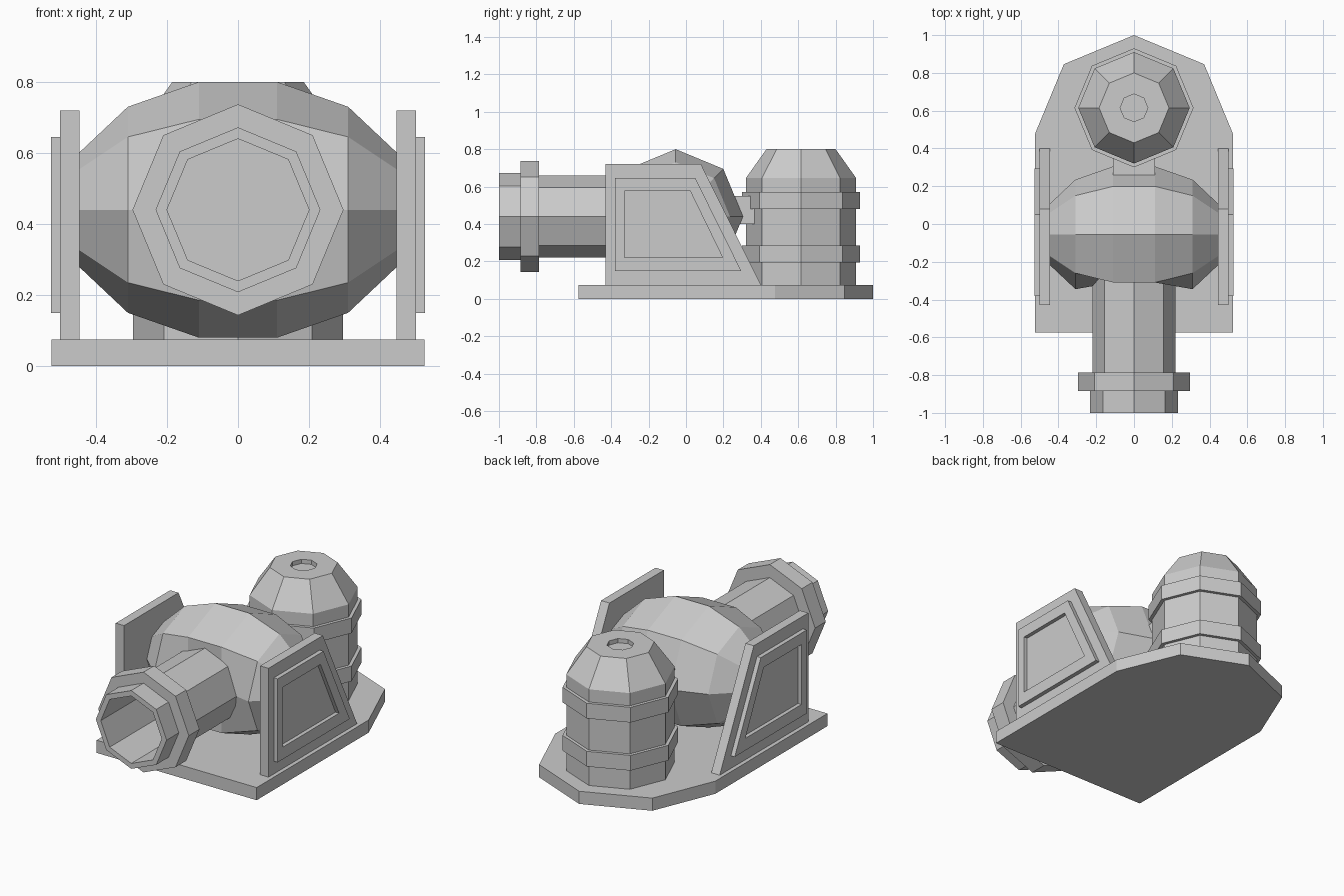
import bpy, bmesh, math
from mathutils import Vector

if "Cube" in bpy.data.objects:
    bpy.data.objects.remove(bpy.data.objects["Cube"])

N = 8  # all round parts are octagonal


def finish(name, bm):
    bmesh.ops.recalc_face_normals(bm, faces=bm.faces)
    me = bpy.data.meshes.new(name)
    bm.to_mesh(me)
    bm.free()
    ob = bpy.data.objects.new(name, me)
    bpy.context.collection.objects.link(ob)
    return ob


def revolve(bm, profile, place):
    """Octagonal lathe: profile of (radius, height), capped at both ends."""
    rings = []
    for r, h in profile:
        rings.append([bm.verts.new(place(r * math.cos(math.tau * i / N),
                                         r * math.sin(math.tau * i / N), h))
                      for i in range(N)])
    for a, b in zip(rings, rings[1:]):
        for i in range(N):
            j = (i + 1) % N
            bm.faces.new((a[i], a[j], b[j], b[i]))
    bm.faces.new(rings[0])
    bm.faces.new(rings[-1])
    return rings


def prism(bm, pts, depth):
    """Extrude a closed outline of 3D points along depth."""
    f = bm.faces.new([bm.verts.new(p) for p in pts])
    out = bmesh.ops.extrude_face_region(bm, geom=[f], use_keep_orig=True)
    bmesh.ops.translate(bm, vec=Vector(depth),
                        verts=[v for v in out['geom'] if isinstance(v, bmesh.types.BMVert)])


# base plate: straight sides, half-octagon back
bm = bmesh.new()
outline = [(-0.525, -0.575), (0.525, -0.575)]
outline += [(0.525 * math.cos(math.pi * i / 4), 0.475 + 0.525 * math.sin(math.pi * i / 4))
            for i in range(5)]
prism(bm, [(x, y, 0) for x, y in outline], (0, 0, 0.075))
finish("base_plate", bm)

# rear tank with two bands, tapered top and a shallow port
bm = bmesh.new()
revolve(bm, [(0.295, 0.075), (0.295, 0.195), (0.315, 0.195), (0.315, 0.285),
             (0.295, 0.285), (0.295, 0.48), (0.315, 0.48), (0.315, 0.57),
             (0.295, 0.57), (0.295, 0.645), (0.185, 0.80), (0.073, 0.80), (0.073, 0.775)],
        lambda a, b, h: (a, 0.615 + b, h))
finish("rear_tank", bm)

# pivot drum lying across the base, its front flattened where the barrel enters
bm = bmesh.new()
rings = revolve(bm, [(0.16, -0.448), (0.29, -0.31), (0.36, -0.11),
                     (0.36, 0.11), (0.29, 0.31), (0.16, 0.448)],
                lambda a, b, h: (h, -0.055 + a, 0.44 + b))
for ring in rings[2:4]:
    ring[N // 2].co.y = ring[N // 2 - 1].co.y
finish("pivot_drum", bm)

# barrel with flange and hollow muzzle
bm = bmesh.new()
revolve(bm, [(0.22, -0.29), (0.22, -0.785), (0.297, -0.785), (0.297, -0.885),
             (0.232, -0.885), (0.232, -1.0), (0.20, -1.0), (0.20, -0.5)],
        lambda a, b, h: (a, h, 0.44 + b))
finish("barrel", bm)

# neck joining drum and tank
bm = bmesh.new()
prism(bm, [(-0.11, 0.2, 0.40), (0.11, 0.2, 0.40), (0.11, 0.2, 0.55), (-0.11, 0.2, 0.55)],
      (0, 0.2, 0))
finish("neck", bm)

# side supports with raised frames, mirrored
plate = [(-0.43, 0.075), (0.40, 0.075), (0.08, 0.72), (-0.43, 0.72)]
outer = [(-0.38, 0.15), (0.295, 0.15), (0.05, 0.645), (-0.38, 0.645)]
inner = [(-0.33, 0.222), (0.195, 0.222), (0.022, 0.577), (-0.33, 0.577)]
for side, s in (("left", -1), ("right", 1)):
    bm = bmesh.new()
    prism(bm, [(s * 0.446, y, z) for y, z in plate], (s * 0.055, 0, 0))
    finish(side + "_support", bm)

    bm = bmesh.new()
    loops = [[bm.verts.new((s * x, y, z)) for y, z in pts]
             for x, pts in ((0.501, outer), (0.526, outer), (0.526, inner), (0.503, inner))]
    for a, b in zip(loops, loops[1:]):
        for i in range(4):
            j = (i + 1) % 4
            bm.faces.new((a[i], a[j], b[j], b[i]))
    bm.faces.new(loops[-1])
    bm.faces.new(loops[0])
    finish(side + "_panel_frame", bm)
